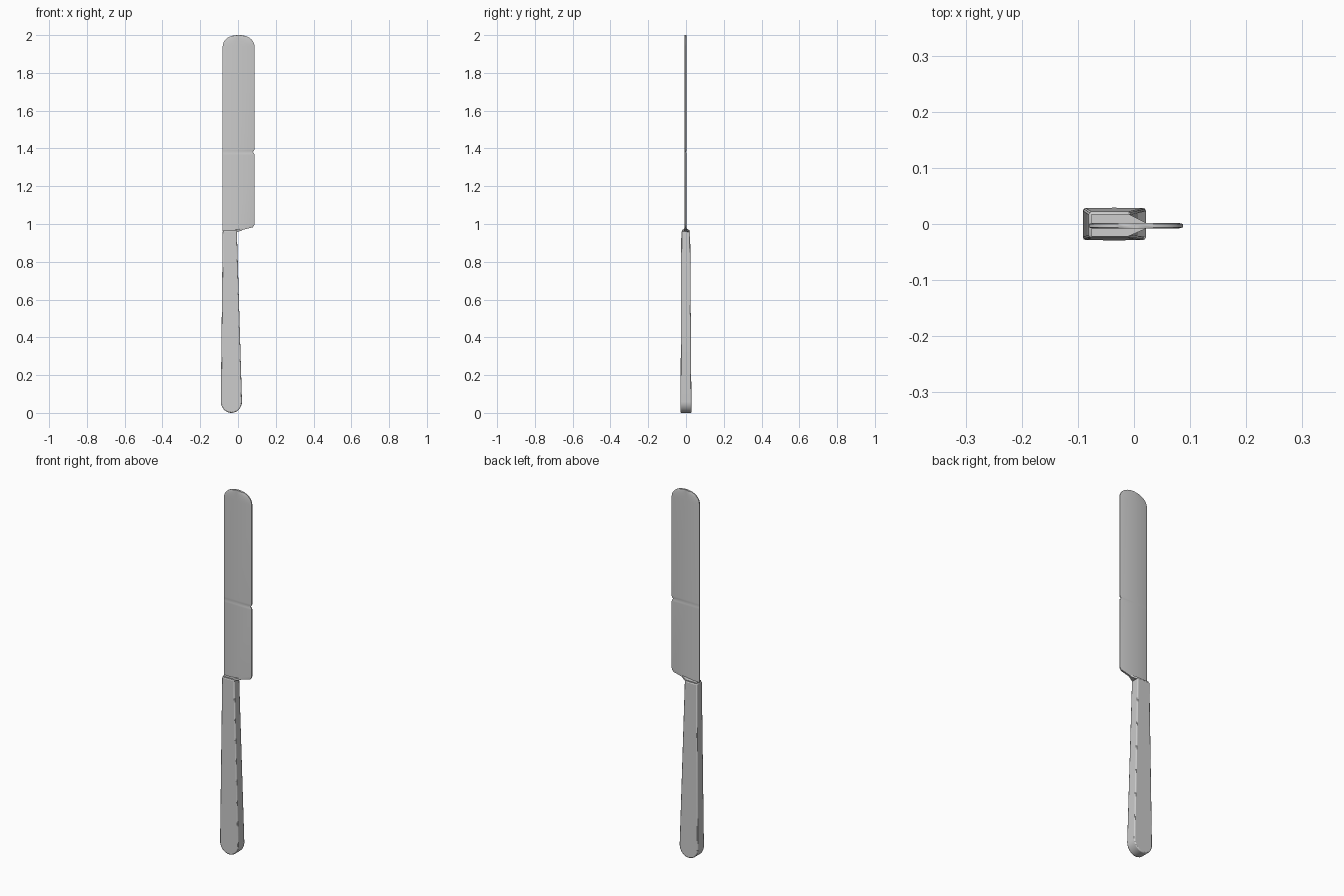
import bpy, bmesh, math

if "Cube" in bpy.data.objects:
    bpy.data.objects.remove(bpy.data.objects["Cube"])


def make_object(name, bm, angle=30):
    bmesh.ops.recalc_face_normals(bm, faces=bm.faces)
    me = bpy.data.meshes.new(name)
    bm.to_mesh(me)
    bm.free()
    ob = bpy.data.objects.new(name, me)
    bpy.context.collection.objects.link(ob)
    bpy.ops.object.select_all(action='DESELECT')
    ob.select_set(True)
    bpy.context.view_layer.objects.active = ob
    bpy.ops.object.shade_smooth_by_angle(angle=math.radians(angle))
    return ob


def loft(name, rings):
    """Skin a list of equal-length closed rings and cap both ends."""
    bm = bmesh.new()
    rows = [[bm.verts.new(p) for p in r] for r in rings]
    n = len(rows[0])
    for a, b in zip(rows, rows[1:]):
        for i in range(n):
            j = (i + 1) % n
            bm.faces.new((a[i], a[j], b[j], b[i]))
    bm.faces.new(rows[0][::-1])
    bm.faces.new(rows[-1])
    return make_object(name, bm)


# Handle: rounded butt, tapering towards the blade in both width and depth
cx, r, top = -0.035, 0.056, 0.962
outline = [(cx + r * math.cos(a), 0.06 + 0.06 * math.sin(a))
           for a in (math.pi + math.pi * i / 16 for i in range(17))]
outline += [(-0.006, top), (-0.081, top)]
bm = bmesh.new()
front = [bm.verts.new((x, -0.029 + 0.004 * z / top, z)) for x, z in outline]
back = [bm.verts.new((x, 0.029 - 0.007 * z / top, z)) for x, z in outline]
bm.faces.new(front)
bm.faces.new(back[::-1])
for i in range(len(front)):
    j = (i + 1) % len(front)
    bm.faces.new((front[i], back[i], back[j], front[j]))
handle = make_object("handle", bm)
bev = handle.modifiers.new("soft_edges", 'BEVEL')
bev.width = 0.005
bev.segments = 2
bev.limit_method = 'ANGLE'
bev.angle_limit = math.radians(40)


# Blade: thin cross-sections from the slanted heel up to the rounded tip
def blade_ring(xl, xr, z, t=0.005, slant=0.0, yc=-0.003):
    e = min(0.008, (xr - xl) * 0.2)
    xm = xl + (xr - xl) * 0.45
    pts = [(xl, -t * 0.6), (xl + e, -t), (xm, -t), (xr - e, -t), (xr, -t * 0.6)]
    pts += [(x, -y) for x, y in reversed(pts)]
    return [(x, yc + y, z + slant * max(0, x + 0.006)) for x, y in pts]


L, R = -0.081, 0.087
rings = [blade_ring(L, 0.078, 0.960, slant=0.27),
         blade_ring(L, 0.085, 0.967, slant=0.27),
         blade_ring(L, R, 0.975, slant=0.27),
         blade_ring(L, R, 1.365),
         blade_ring(L, R - 0.002, 1.374),
         blade_ring(L, R - 0.008, 1.381, t=0.0038),   # small notch and crease
         blade_ring(L, R - 0.002, 1.388),
         blade_ring(L, R, 1.397)]
mid, half = (L + R) / 2, (R - L) / 2
for i in range(10):
    a = math.pi / 2 * i / 9.3
    w = half * math.cos(a) ** 0.85
    rings.append(blade_ring(mid - w, mid + w, 1.94 + 0.06 * math.sin(a)))
rings.append(blade_ring(mid - 0.005, mid + 0.005, 2.0))
loft("blade", rings)

# Bolster: wedge narrowing from the handle's end onto the blade heel
plan = [(-0.076, -0.022), (-0.010, -0.022), (0.022, -0.008),
        (0.022, 0.002), (-0.010, 0.018), (-0.076, 0.018)]
loft("bolster", [[(x, y, z + max(0, x + 0.010) * 0.3) for x, y in plan]
                 for z in (0.956, 0.967)])
